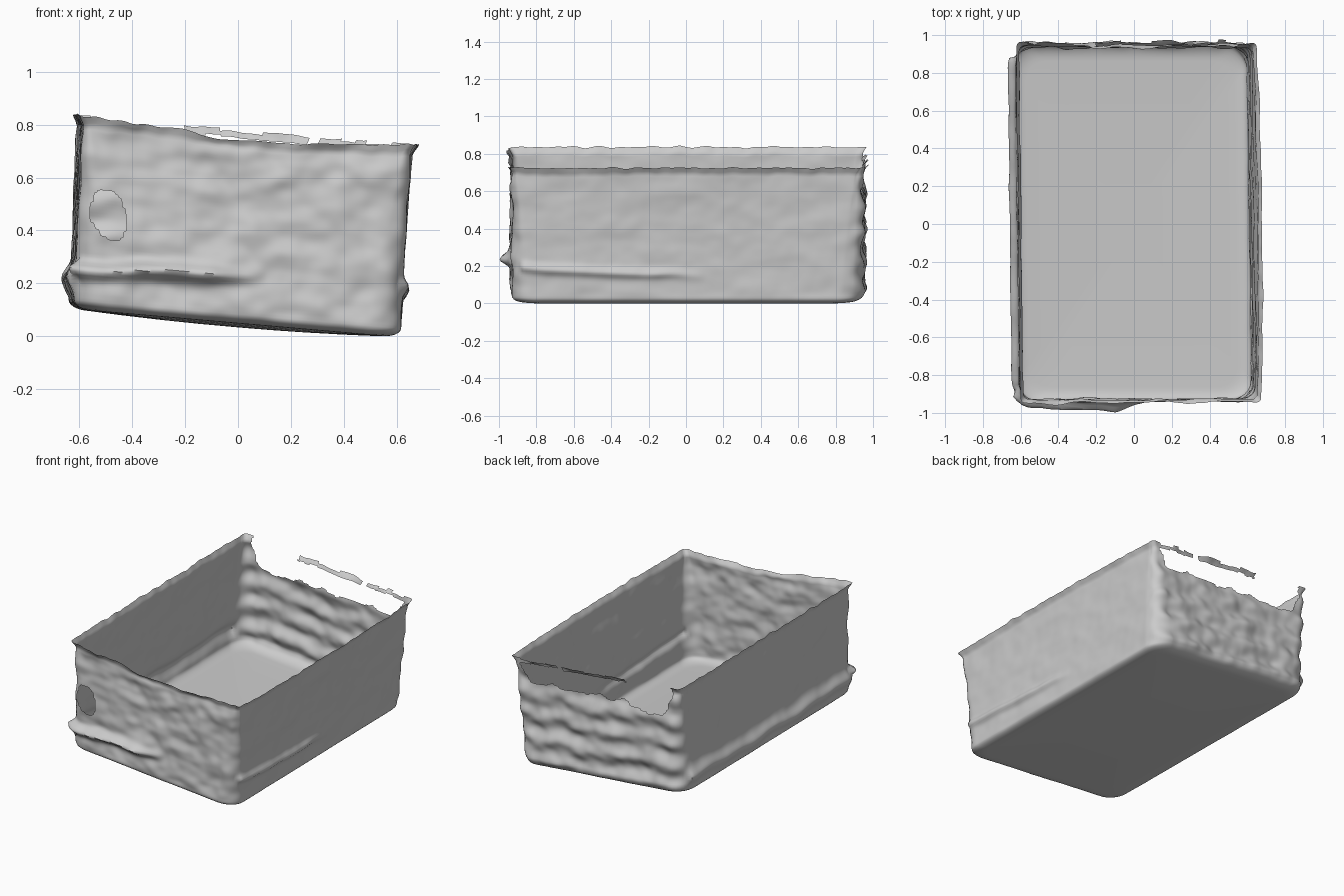
import bpy, bmesh
from math import sin, cos, pi, exp, radians
from mathutils import Vector, Matrix, noise

if "Cube" in bpy.data.objects:
    bpy.data.objects.remove(bpy.data.objects["Cube"], do_unlink=True)

HALF_X, HALF_Y, HEIGHT = 0.62, 0.932, 0.735
RINGS, ARC, TILT = 58, 8, radians(5)


def bump(v, centre, width):
    return exp(-((v - centre) / width) ** 2)


def rounded_rectangle(inset, radius):
    """Points and outward normals around one level of the box."""
    hx, hy = HALF_X - inset - radius, HALF_Y - inset - radius
    corners = [(hx, hy), (-hx, hy), (-hx, -hy), (hx, -hy)]
    out = []
    for i, (cx, cy) in enumerate(corners):
        for k in range(ARC + 1):
            a = (i + k / ARC) * pi / 2
            n = Vector((cos(a), sin(a), 0))
            out.append((Vector((cx, cy, 0)) + n * radius, n))
        # straight run to the next corner
        nxt = Vector((*corners[(i + 1) % 4], 0)) + n * radius
        start, count = out[-1][0], 90 if i % 2 == 0 else 130
        out += [(start.lerp(nxt, j / count), n) for j in range(1, count)]
    return out


def roughness(p, n):
    """Outward displacement: lumpy short walls, calm long walls, low ridges."""
    ends = n.y ** 2
    rise = min(1, p.z / 0.06)
    d = noise.noise(Vector((p.x * 6, p.y * 6, p.z * 9 + 3))) * (0.006 + 0.012 * ends)
    d += noise.noise(Vector((p.x * 13, p.y * 13, p.z * 16))) * (0.002 + 0.006 * ends)
    wobble = 0.025 * noise.noise(Vector((p.x * 4, p.y * 4, 7)))
    if n.y < -0.5:      # front ledge, left half only
        level = 0.19 + 0.06 * p.x
        d += 0.055 * bump(p.z, level + wobble, 0.03) * max(0, min(1, (0.1 - p.x) * 5))
    elif n.y > 0.5:     # stacked ridges on the back
        d += ends * (0.009 * sin(p.z * 42 + wobble * 120) + 0.016)
    elif n.x < 0:       # low swelling along the raised side
        d += 0.03 * bump(p.z, 0.11 + wobble, 0.045)
    else:               # bowed rim and short ridge on the low side
        d += 0.018 * cos(p.y * pi / 2) * (p.z / HEIGHT) ** 3
        level = 0.15 - 0.06 * p.y + wobble
        d += 0.022 * bump(p.z, level, 0.025) * max(0, min(1, (0.1 - p.y) * 4))
    return d * rise


def rim_drop(p, n):
    """Uneven rim height, sagging along the front."""
    ragged = 0.012 * noise.noise(Vector((p.x * 14, p.y * 14, 1)))
    sag = 0.04 * bump(p.x, 0.05, 0.4) if n.y < -0.5 else 0
    return (ragged - sag) * (p.z / HEIGHT) ** 4


def is_missing(p):
    """Openings: a hole in the front and a torn strip under the back rim."""
    ragged = noise.noise(p * 13)
    if p.y < -HALF_Y + 0.09:
        x, z = p.x + 0.508, p.z - 0.368
        e = ((x + 0.2 * z) / 0.066) ** 2 + (z / 0.09) ** 2
        return e < 1 + 0.35 * ragged
    if p.y > HALF_Y - 0.09 and -0.57 < p.x < 0.58:
        low = 0.585 - 0.05 * bump(p.x, -0.4, 0.25) + 0.035 * ragged
        low += 0.12 * max(0, abs(p.x) - 0.5) / 0.08
        sliver = p.x > -0.22 and abs(p.z - 0.717 - 0.008 * ragged) < 0.014
        broken = noise.noise(Vector((p.x * 9, 2, 0))) < -0.3
        return p.z > low and (broken or not sliver)
    return False


# Profile of the shell, from the floor edge up to the flared rim
profile = [(0.07 * (1 - sin(a)), 0.035 * (1 - cos(a)))
           for a in (k * pi / 12 for k in range(7))]
for k in range(1, RINGS + 1):
    t = k / RINGS
    profile.append((-0.018 * max(0, t - 0.95) / 0.05, 0.035 + t * (HEIGHT - 0.035)))

bm = bmesh.new()
levels = []
for inset, z in profile:
    ring = []
    radius = 0.11 - 0.085 * (z / HEIGHT) ** 1.5
    for p, n in rounded_rectangle(inset, radius):
        p.z = z
        shift = n * roughness(p, n)
        shift.z += rim_drop(p, n)
        ring.append(bm.verts.new(p + shift))
    levels.append(ring)

# Floor rings closing on a slightly sagging centre
floor = levels[0]
for s in (0.9, 0.75, 0.5, 0.25):
    ring = [bm.verts.new((v.co.x * s, v.co.y * s, -0.014 * (1 - s * s))) for v in levels[0]]
    for i in range(len(ring)):
        j = (i + 1) % len(ring)
        bm.faces.new((floor[j], floor[i], ring[i], ring[j]))
    floor = ring
centre = bm.verts.new((0, 0, -0.014))
for i in range(len(floor)):
    bm.faces.new((floor[(i + 1) % len(floor)], floor[i], centre))

# Walls, leaving out the torn places
for lower, upper in zip(levels, levels[1:]):
    for i in range(len(lower)):
        j = (i + 1) % len(lower)
        quad = (lower[i], lower[j], upper[j], upper[i])
        mid = sum((v.co for v in quad), Vector()) / 4
        if not is_missing(mid):
            bm.faces.new(quad)
bmesh.ops.delete(bm, geom=[v for v in bm.verts if not v.link_faces], context='VERTS')

# Soften the edges of the openings
edge_verts = [v for v in bm.verts if v.is_boundary and v.co.z < HEIGHT - 0.03]
for _ in range(2):
    bmesh.ops.smooth_vert(bm, verts=edge_verts, factor=0.4,
                          use_axis_x=True, use_axis_y=True, use_axis_z=True)

# Skew and lean the whole box, then stand it on the ground
skew = Matrix(((1, -0.012, -0.035, -0.014), (0, 1, 0, 0), (0, 0, 1, 0), (0, 0, 0, 1)))
bmesh.ops.transform(bm, matrix=skew @ Matrix.Rotation(TILT, 4, 'Y'), verts=bm.verts)
ground = min(v.co.z for v in bm.verts)
bmesh.ops.translate(bm, vec=(0, 0, -ground), verts=bm.verts)

mesh = bpy.data.meshes.new("open_box")
bm.to_mesh(mesh)
bm.free()
box = bpy.data.objects.new("open_box", mesh)
bpy.context.collection.objects.link(box)

grey = bpy.data.materials.new("light grey")
grey.use_nodes = True
colour = (0.6, 0.6, 0.6, 1)
grey.diffuse_color = colour
grey.node_tree.nodes["Principled BSDF"].inputs["Base Color"].default_value = colour
mesh.materials.append(grey)

bpy.context.view_layer.objects.active = box
box.select_set(True)
bpy.ops.object.shade_smooth_by_angle(angle=radians(60))
